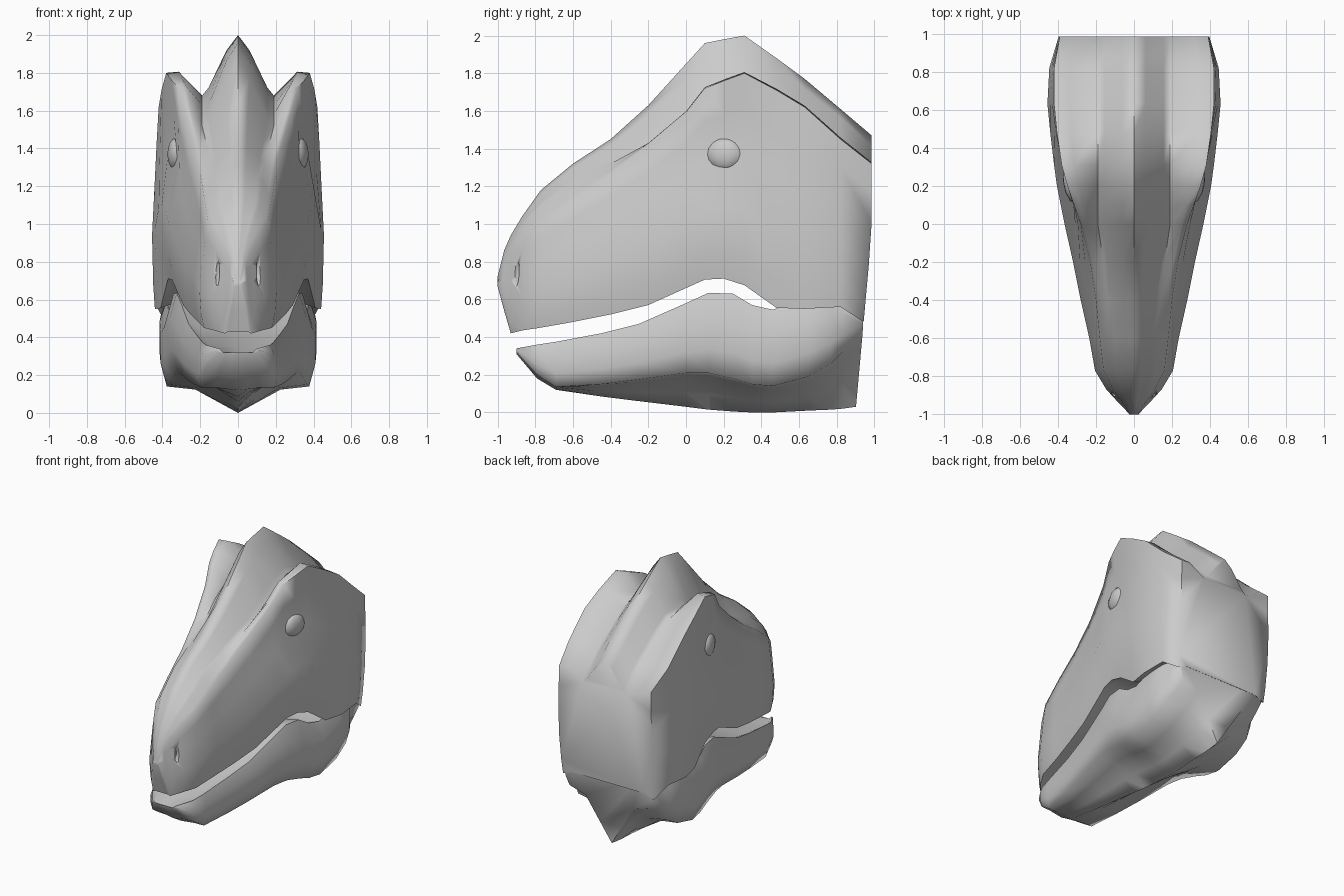
import bpy, bmesh, math

cube = bpy.data.objects.get("Cube")
if cube:
    bpy.data.objects.remove(cube)

skin = bpy.data.materials.new("grey skin")
skin.use_nodes = True
grey = (0.6, 0.6, 0.6, 1)
skin.diffuse_color = grey
skin.node_tree.nodes["Principled BSDF"].inputs["Base Color"].default_value = grey


def mix(a, b, t):
    return a + (b - a) * t


def finish(bm, name, angle):
    mesh = bpy.data.meshes.new(name)
    bmesh.ops.recalc_face_normals(bm, faces=bm.faces)
    bm.to_mesh(mesh)
    bm.free()
    obj = bpy.data.objects.new(name, mesh)
    bpy.context.collection.objects.link(obj)
    mesh.materials.append(skin)
    bpy.ops.object.select_all(action='DESELECT')
    obj.select_set(True)
    bpy.context.view_layer.objects.active = obj
    bpy.ops.object.shade_smooth_by_angle(angle=math.radians(angle))
    return obj


def back_limit(y, z):
    # the neck cut leans forward towards the throat
    return min(y, 0.985 - 0.09 * max(0, 0.95 - z))


def loft(name, rows, section, angle):
    """Skin mirrored half sections, listed from the centre top to the centre bottom."""
    bm = bmesh.new()
    rings = []
    for y, *values in rows:
        half = section(y, *values)
        loop = half + [(-x, z) for x, z in reversed(half[1:-1])]
        rings.append([bm.verts.new((x, back_limit(y, z), z)) for x, z in loop])
    for a, b in zip(rings, rings[1:]):
        for i in range(len(a)):
            j = (i + 1) % len(a)
            bm.faces.new((a[i], a[j], b[j], b[i]))
    bm.faces.new(rings[0])
    bm.faces.new(rings[-1])
    return finish(bm, name, angle)


def ellipsoid(name, centre, size, turn, segments=12):
    bm = bmesh.new()
    bmesh.ops.create_uvsphere(bm, u_segments=segments, v_segments=8, radius=1)
    bmesh.ops.scale(bm, vec=size, verts=bm.verts)
    obj = finish(bm, name, 60)
    obj.location = centre
    obj.rotation_euler = (0, 0, turn)
    return obj


# Skull: crest, groove, brow, eye socket, cheek, lip and palate
def skull_section(y, crest, groove, bx, brow, width, lx, lip):
    gx = min(0.19, bx * 0.7)
    socket = 0.05 * max(0, 1 - abs(y - 0.2) / 0.35)
    hollow = min(0.03, lx * 0.12)
    return [(0, crest),
            (gx * 0.32, mix(crest, groove, 0.25)),
            (gx * 0.82, mix(crest, groove, 0.87)),
            (gx, groove),
            (mix(gx, bx, 0.65), mix(groove, brow, 0.97)),
            (bx, brow - 0.01),
            (mix(bx, width, 0.3) - socket * 0.5, mix(lip, brow, 0.82)),
            (mix(bx, width, 0.6) - socket, mix(lip, brow, 0.62)),
            (width, mix(lip, brow, 0.36)),
            (mix(width, lx, 0.4), mix(lip, brow, 0.12)),
            (lx, lip),
            (lx * 0.8, lip + hollow),
            (0, lip + hollow)]


# y, crest z, groove z, brow x, brow z, cheek x, lip x, lip z
skull_rows = [
    (-1, .72, .71, .02, .7, .025, .02, .67),
    (-.965, .86, .83, .04, .8, .055, .045, .54),
    (-.93, .94, .9, .065, .87, .09, .07, .42),
    (-.87, 1.04, 1, .11, .95, .145, .12, .435),
    (-.77, 1.18, 1.1, .16, 1.03, .205, .18, .45),
    (-.6, 1.32, 1.23, .18, 1.15, .235, .21, .48),
    (-.4, 1.45, 1.32, .2, 1.28, .28, .25, .52),
    (-.2, 1.63, 1.4, .23, 1.43, .32, .29, .57),
    (0, 1.85, 1.52, .28, 1.6, .365, .33, .66),
    (.1, 1.96, 1.58, .315, 1.73, .385, .35, .705),
    (.2, 1.98, 1.63, .35, 1.77, .405, .37, .71),
    (.31, 2, 1.68, .38, 1.81, .42, .38, .675),
    (.48, 1.88, 1.64, .405, 1.72, .44, .41, .555),
    (.63, 1.77, 1.55, .42, 1.63, .455, .44, .55),
    (.82, 1.61, 1.42, .42, 1.46, .445, .43, .56),
    (.985, 1.47, 1.25, .39, 1.33, .4, .385, .48)]
skull = loft("skull", skull_rows, skull_section, 75)


# Lower jaw: mouth floor, rim, swollen side, crease and throat keel
def jaw_section(y, rim, width, crease, keel):
    return [(0, rim - 0.03),
            (width * 0.7, rim - 0.02),
            (width * 0.9, rim),
            (width, mix(crease, rim, 0.7)),
            (width, mix(crease, rim, 0.3)),
            (width * 0.92, crease),
            (width * 0.55, mix(crease, keel, 0.12)),
            (width * 0.25, mix(crease, keel, 0.6)),
            (0, keel)]


# y, rim z, half width, crease z, keel z
jaw_rows = [
    (-.9, .34, .11, .32, .31),
    (-.79, .36, .19, .2, .18),
    (-.69, .375, .21, .135, .12),
    (-.45, .42, .25, .15, .085),
    (-.25, .47, .29, .175, .06),
    (0, .58, .335, .21, .03),
    (.12, .635, .36, .21, .015),
    (.25, .63, .38, .18, .005),
    (.35, .57, .395, .15, 0),
    (.46, .545, .41, .14, 0),
    (.65, .61, .415, .19, .01),
    (.77, .62, .41, .26, .015),
    (.83, .62, .375, .32, .02),
    (.94, .62, .365, .4, .03)]
loft("lower_jaw", jaw_rows, jaw_section, 75)

for side, label in ((1, "left"), (-1, "right")):
    # Nostril hollow
    cutter = ellipsoid("nostril_cutter", (side * 0.115, -0.905, 0.74),
                       (0.016, 0.035, 0.07), side * math.radians(40))
    cut = skull.modifiers.new("nostril", 'BOOLEAN')
    cut.operation = 'DIFFERENCE'
    cut.solver = 'EXACT'
    cut.object = cutter
    bpy.context.view_layer.objects.active = skull
    bpy.ops.object.modifier_apply(modifier=cut.name)
    bpy.data.objects.remove(cutter)
    # Eye
    ellipsoid(label + "_eye", (side * 0.33, 0.205, 1.37), (0.04, 0.1, 0.085),
              side * math.radians(-12), 10)
